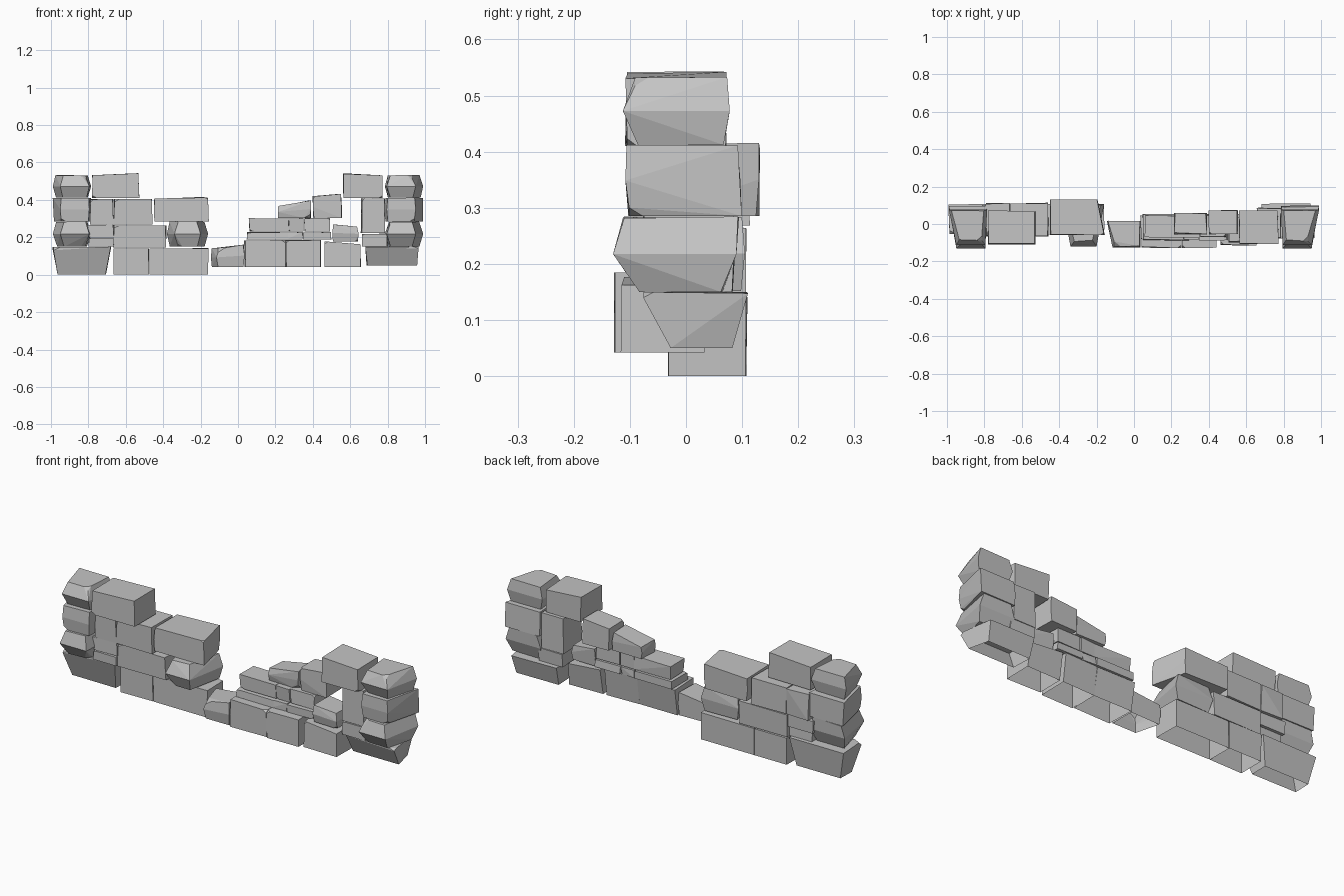
import bpy
import bmesh
import math
import random
from mathutils import Vector

cube = bpy.data.objects.get("Cube")
if cube:
    bpy.data.objects.remove(cube, do_unlink=True)

rng = random.Random(7)

stone_grey = bpy.data.materials.new("stone grey")
stone_grey.use_nodes = True
GREY = (.55, .55, .55, 1)
stone_grey.diffuse_color = GREY
stone_grey.node_tree.nodes["Principled BSDF"].inputs["Base Color"].default_value = GREY


def stone(name, x, y, z, bulge=0, narrow=(0, 0), foot=(0, 0, 0), drop=(0, 0),
          chip=.12, rough=.004, hollow=False):
    """Rough block: x, y, z are ranges. bulge insets the top and bottom rims,
    narrow pulls in the front ends, foot pulls in the bottom ends, front and back,
    drop lowers the top ends, chip breaks a front corner, hollow opens the base."""
    middle = (z[0] + z[1]) / 2
    chipped = (rng.choice((0, 1)), z[1] if hollow else rng.choice(z))
    points = []
    for level in (z[0], middle, z[1]):
        rim = 0 if level == middle else bulge
        low = {z[0]: 1, middle: .5, z[1]: 0}[level]
        for side in (0, 1):
            inward = 1 - 2 * side
            for front in (True, False):
                px = x[side] + inward * (rim * .6 + low * foot[0])
                px += inward * narrow[side] if front else 0
                py = y[0] + rim + low * foot[1] if front else y[1] - rim * .3 - low * foot[2]
                p = Vector((px, py, level - (1 - low) * drop[side]))
                if level != middle:
                    p += Vector([rng.uniform(-rough, rough) for _ in range(2)] + [0])
                if level == z[1]:
                    p.z -= rng.uniform(0, rough)
                if front and chip and (side, level) == chipped:
                    # Three points along the edges replace the broken corner
                    points.append(p + Vector((inward * chip * (x[1] - x[0]), 0, 0)))
                    points.append(p + Vector((0, chip * (y[1] - y[0]), 0)))
                    points.append(p + Vector((0, 0, (middle - level) * chip * 2)))
                elif level != middle or bulge:
                    points.append(p)
    bm = bmesh.new()
    for p in points:
        bm.verts.new(p)
    bmesh.ops.convex_hull(bm, input=bm.verts[:])
    loose = [v for v in bm.verts if not v.link_faces]
    bmesh.ops.delete(bm, geom=loose, context='VERTS')
    bmesh.ops.dissolve_limit(bm, angle_limit=math.radians(6),
                             verts=bm.verts[:], edges=bm.edges[:])
    bmesh.ops.recalc_face_normals(bm, faces=bm.faces[:])
    if hollow:
        base = [f for f in bm.faces if f.normal.z < -.9]
        bmesh.ops.delete(bm, geom=base, context='FACES')
    mesh = bpy.data.meshes.new(name)
    bm.to_mesh(mesh)
    bm.free()
    mesh.materials.append(stone_grey)
    obj = bpy.data.objects.new(name, mesh)
    bpy.context.collection.objects.link(obj)


def course(name, y, z, spans, **options):
    """A run of stones sharing one depth and height."""
    for number, span in enumerate(spans, 1):
        stone(f"{name}_{number}", span, y, z, **options)


# Stacked corner stones at both ends of the wall
for label, y, z, bulge, foot in (
        ("lower", (-.145, .105), (.15, .285), .035, (0, .03, .03)),
        ("middle", (-.108, .097), (.285, .412), .005, (0, 0, 0)),
        ("upper", (-.115, .083), (.412, .533), .028, (0, .005, .01))):
    stone("right_corner_" + label, (-.99, -.785), y, z, bulge, (.04, .01), foot)
    stone("left_corner_" + label, (.785, .99), y, z, bulge, (.01, .04), foot)

# Right half: long foundation stones
stone("right_end_foundation", (-.99, -.68), (-.055, .105), (0, .15),
      foot=(.025, .05, .02), hollow=True)
course("right_foundation", (-.031, .108), (0, .142),
       [(-.665, -.477), (-.473, -.16)], chip=0, rough=.002, hollow=True)

# Right half: upper courses
course("right_thin_filler", (-.07, .09), (.15, .2), [(-.8, -.665)])
course("right_thick_filler", (-.06, .1), (.2, .268), [(-.81, -.665)])
course("right_second_course", (-.055, .105), (.145, .266), [(-.665, -.385)], chip=.1)
stone("right_broken_end", (-.38, -.16), (-.12, .105), (.152, .285), .03, (.04, .04))
course("right_third_course", (-.065, .11), (.268, .406),
       [(-.79, -.667), (-.663, -.46)])
stone("right_ledge_stone", (-.45, -.195), (-.06, .13), (.285, .42), .005,
      (0, -.038), drop=(.012, .004), chip=.06)
stone("right_top_stone", (-.78, -.53), (-.105, .07), (.41, .543),
      drop=(.01, 0), chip=.1)

# Left half: foundation
stone("left_broken_foundation", (-.145, .035), (-.125, .016), (.042, .163),
      .008, (.03, 0), drop=(.02, 0), chip=.2, hollow=True)
course("left_foundation", (-.125, .045), (.042, .187),
       [(.037, .255), (.257, .445)], foot=(0, 0, .02), chip=.1, hollow=True)
stone("left_inner_foundation", (.465, .655), (-.113, .05), (.042, .18),
      foot=(0, 0, .02), drop=(0, .015), chip=.1, hollow=True)
stone("left_end_foundation", (.68, .94), (-.075, .11), (.05, .15),
      narrow=(0, -.028), foot=(.01, .045, .03), chip=.1, hollow=True)

# Left half: thin second course
course("left_second_course", (-.085, .05), (.187, .228),
       [(.05, .265), (.268, .345), (.35, .495)], chip=.1)
stone("left_loose_block", (.505, .645), (-.1, .035), (.178, .27), .008,
      drop=(0, .012))
stone("left_low_filler", (.66, .8), (-.08, .085), (.15, .22))

# Left half: stepped upper courses
course("left_third_course", (-.07, .045), (.23, .303),
       [(.06, .27), (.273, .352), (.356, .49)], chip=.12)
stone("left_step_stone", (.215, .39), (-.055, .06), (.303, .4), .005,
      drop=(.032, 0), chip=.2)
stone("left_high_step", (.4, .555), (-.055, .073), (.303, .435), .004,
      drop=(.012, 0), chip=.1)
stone("left_upright", (.66, .785), (-.075, .085), (.222, .41), chip=.1)
stone("left_top_stone", (.565, .77), (-.105, .073), (.41, .543),
      drop=(0, .012), chip=.1)
